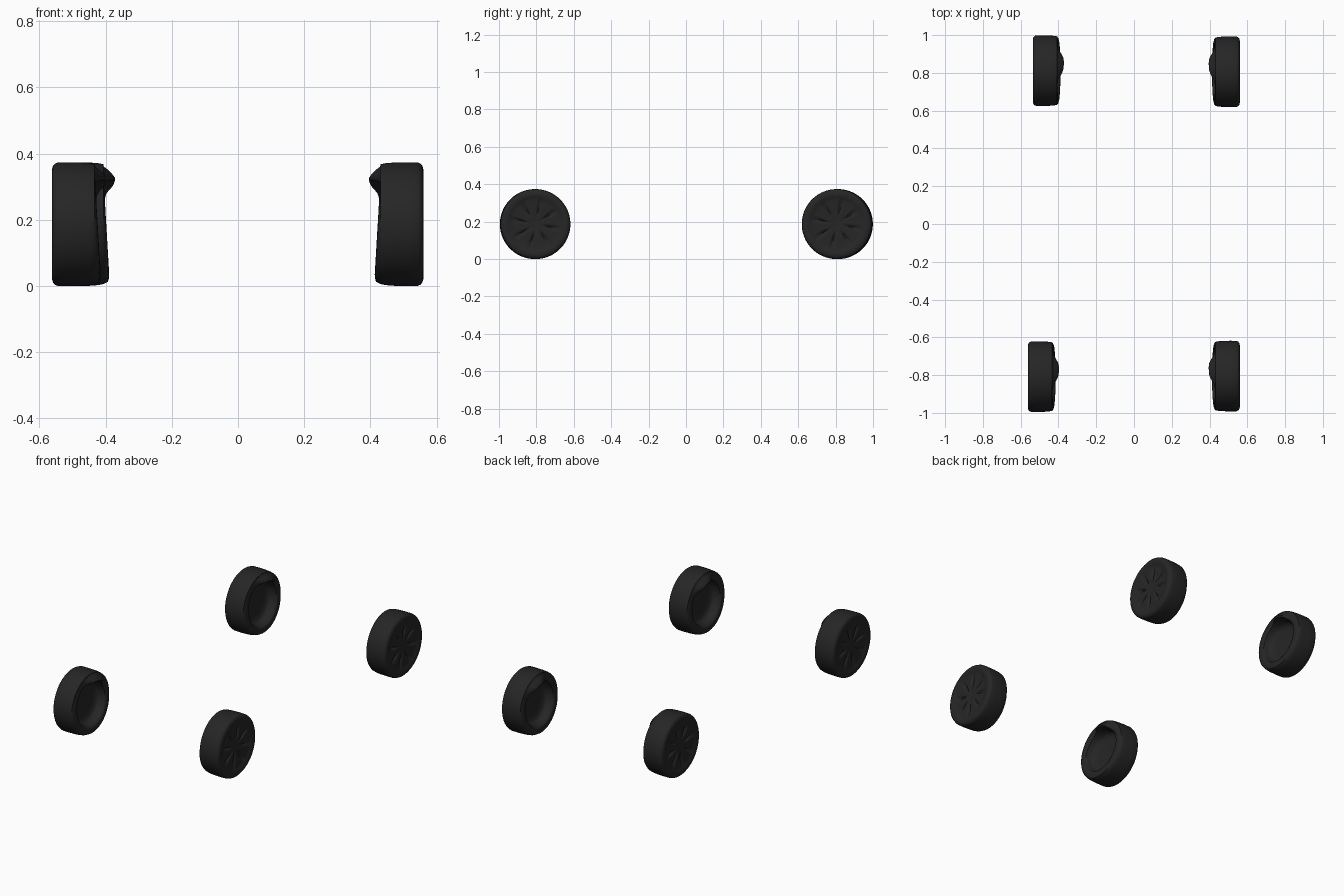
import bpy, bmesh, math

if "Cube" in bpy.data.objects:
    bpy.data.objects.remove(bpy.data.objects["Cube"])

SEG = 112          # segments around each wheel
RADIUS = 0.187
SLOTS = 8          # shallow dents between the spokes

rubber = bpy.data.materials.new("near black rubber")
rubber.diffuse_color = (0.019, 0.019, 0.019, 1)
rubber.use_nodes = True
rubber.node_tree.nodes["Principled BSDF"].inputs["Base Color"].default_value = rubber.diffuse_color

# Half section of a wheel: (depth from outer side, radius)
FACE = [(0.014, 0.012), (0.013, 0.028), (0.011, 0.04), (0.011, 0.055),
        (0.010, 0.07), (0.010, 0.085), (0.009, 0.10), (0.009, 0.115),
        (0.008, 0.13), (0.005, 0.142), (0.001, 0.15)]
TREAD = [(0.0, 0.165), (0.003, 0.176), (0.009, 0.183), (0.018, 0.1865),
         (0.05, RADIUS), (0.09, 0.186), (0.115, 0.184), (0.129, 0.181)]
INNER = [(0.134, 0.174), (0.137, 0.164), (0.138, 0.152), (0.137, 0.142),
         (0.133, 0.134), (0.115, 0.128), (0.095, 0.122), (0.086, 0.11),
         (0.083, 0.08), (0.082, 0.03)]
# How strongly the top lip pushes out each ring of the inner side
LIP = [0.006, 0.017, 0.028, 0.036, 0.037, 0.026, 0.012, 0.004, 0, 0]


def ring_depth(kind, i, d, r, a):
    """Depth of a ring point at angle a (0 = up, positive toward +y)."""
    if kind == "face" and 0.035 < r < 0.135:
        along = math.sin(math.pi * (r - 0.035) / 0.10)
        d += 0.012 * along * max(0, math.cos(SLOTS * (a - 0.2))) ** 3
    if kind == "inner":
        off = (a - 0.26 + math.pi) % (2 * math.pi) - math.pi
        d += LIP[i] * math.exp(-(abs(off) / 0.52) ** 3)
        d -= 0.009 * math.cos(a) * min(1, r / 0.14)     # leaning inner rim
    return d


def make_wheel(name, x_outer, y, side):
    bm = bmesh.new()
    rings = []
    for kind, prof in (("face", FACE), ("tread", TREAD), ("inner", INNER)):
        for i, (d, r) in enumerate(prof):
            ring = []
            for k in range(SEG):
                a = 2 * math.pi * k / SEG
                dd = ring_depth(kind, i, d, r, a)
                ring.append(bm.verts.new((side * (x_outer - dd),
                                          y + r * math.sin(a),
                                          RADIUS + r * math.cos(a))))
            rings.append(ring)
    for ra, rb in zip(rings, rings[1:]):
        for k in range(SEG):
            n = (k + 1) % SEG
            bm.faces.new((ra[k], ra[n], rb[n], rb[k]))
    bm.faces.new(rings[0])
    bm.faces.new(rings[-1])
    bmesh.ops.recalc_face_normals(bm, faces=bm.faces)
    mesh = bpy.data.meshes.new(name)
    bm.to_mesh(mesh)
    bm.free()
    mesh.materials.append(rubber)
    obj = bpy.data.objects.new(name, mesh)
    bpy.context.collection.objects.link(obj)
    bpy.ops.object.select_all(action='DESELECT')
    obj.select_set(True)
    bpy.context.view_layer.objects.active = obj
    bpy.ops.object.shade_smooth_by_angle(angle=math.radians(45))


# Four wheels, lips facing inward
make_wheel("front_left_wheel", 0.562, -0.808, -1)
make_wheel("front_right_wheel", 0.56, -0.805, 1)
make_wheel("back_left_wheel", 0.536, 0.812, -1)
make_wheel("back_right_wheel", 0.56, 0.806, 1)
